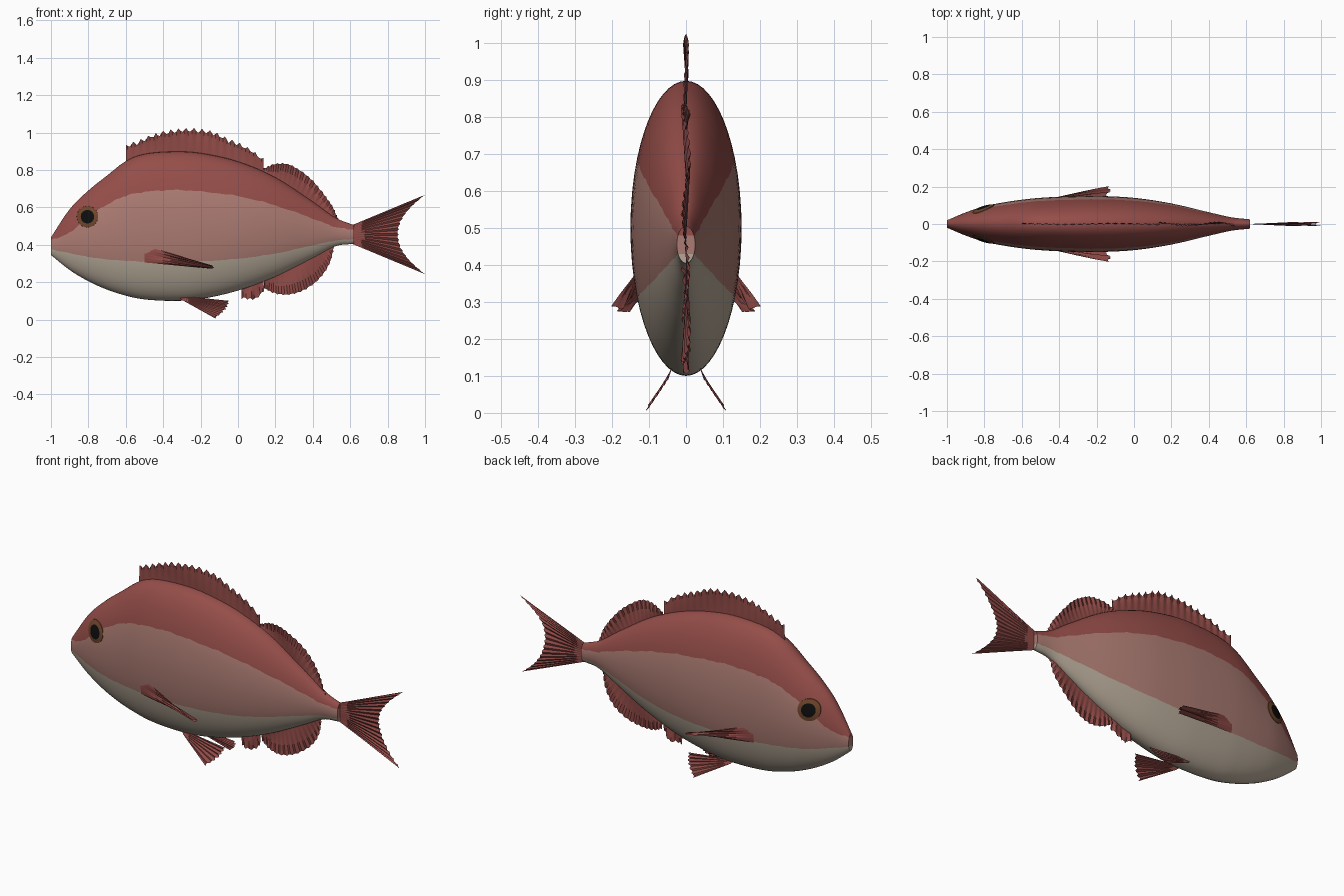
import bpy, math, random
from math import sin, cos, pi
from mathutils import Vector

random.seed(4)
cube = bpy.data.objects.get("Cube")
if cube:
    bpy.data.objects.remove(cube, do_unlink=True)


def material(name, r, g, b):
    m = bpy.data.materials.new(name)
    m.use_nodes = True
    m.diffuse_color = (r, g, b, 1)
    bsdf = next(n for n in m.node_tree.nodes if n.type == 'BSDF_PRINCIPLED')
    bsdf.inputs["Base Color"].default_value = (r, g, b, 1)
    bsdf.inputs["Roughness"].default_value = 0.7
    return m


RED = material("back red", 0.30, 0.075, 0.066)
PINK = material("flank pink", 0.41, 0.20, 0.17)
CREAM = material("belly cream", 0.46, 0.39, 0.31)
FIN = material("fin red", 0.28, 0.07, 0.063)
BROWN = material("iris brown", 0.16, 0.06, 0.025)
BLACK = material("pupil black", 0.004, 0.004, 0.004)


def build(name, verts, faces, mats, slots=None, angle=40):
    mesh = bpy.data.meshes.new(name)
    mesh.from_pydata(verts, [], faces)
    for m in mats:
        mesh.materials.append(m)
    if slots:
        for poly, s in zip(mesh.polygons, slots):
            poly.material_index = s
    obj = bpy.data.objects.new(name, mesh)
    bpy.context.collection.objects.link(obj)
    bpy.ops.object.select_all(action='DESELECT')
    obj.select_set(True)
    bpy.context.view_layer.objects.active = obj
    bpy.ops.object.shade_smooth_by_angle(angle=math.radians(angle))
    return obj


def curve(points, n):
    """Smooth curve through the points, sampled at n + 1 places."""
    p = [Vector(q) for q in points]
    p = [2 * p[0] - p[1]] + p + [2 * p[-1] - p[-2]]
    out = []
    for k in range(n + 1):
        s = k / n * (len(p) - 3)
        i = min(int(s), len(p) - 4)
        t = s - i
        a, b, c, d = p[i:i + 4]
        out.append(b + (c - a) * (t / 2) + (2 * a - 5 * b + 4 * c - d) * (t * t / 2)
                   + (3 * b - a - 3 * c + d) * (t ** 3 / 2))
    return out


# Body stations: x, top, bottom, half width, red/pink line, pink/cream line
STATIONS = curve([
    (-1, .44, .345, .02, .425, .375),
    (-.9, .59, .265, .062, .465, .355),
    (-.8, .69, .205, .095, .55, .335),
    (-.7, .77, .16, .115, .615, .322),
    (-.6, .847, .128, .13, .662, .315),
    (-.5, .885, .108, .14, .682, .31),
    (-.35, .898, .1, .148, .693, .31),
    (-.2, .89, .11, .15, .685, .312),
    (0, .845, .155, .14, .66, .325),
    (.2, .76, .23, .11, .61, .353),
    (.4, .63, .33, .063, .54, .397),
    (.52, .545, .392, .036, .495, .422),
    (.62, .505, .405, .025, .48, .43)], 72)


def station(x):
    for a, b in zip(STATIONS, STATIONS[1:]):
        if x <= b[0]:
            return a.lerp(b, (x - a[0]) / (b[0] - a[0]))
    return STATIONS[-1]


def skin(x, z):
    """Half width of the body at a side-view position."""
    s = station(x)
    c, h = (s[1] + s[2]) / 2, (s[1] - s[2]) / 2
    return s[3] * math.sqrt(max(0, 1 - ((z - c) / h) ** 2))


# Body: elliptical rings whose edges follow the colour bands
BANDS = (10, 8, 10)
HALF = sum(BANDS)
RING = 2 * HALF
band_of = [b for b, n in enumerate(BANDS) for _ in range(n)]
verts, faces, slots = [], [], []
for k, (x, top, bot, hw, hi, lo) in enumerate(STATIONS):
    c, h = (top + bot) / 2, (top - bot) / 2
    wob = .004 * sin(k * 1.9) * sin(k * .7)
    cuts = [0, math.acos((hi + wob - c) / h), math.acos((lo + wob / 2 - c) / h), pi]
    angles = [cuts[b] + (cuts[b + 1] - cuts[b]) * i / n
              for b, n in enumerate(BANDS) for i in range(n)] + [pi]
    angles += [2 * pi - a for a in angles[-2:0:-1]]
    verts += [(x, hw * sin(a), c + h * cos(a)) for a in angles]
last = len(STATIONS) - 1
for k in range(last):
    for i in range(RING):
        j = (i + 1) % RING
        faces.append((k * RING + i, k * RING + j, (k + 1) * RING + j, (k + 1) * RING + i))
        slots.append(band_of[min(i, RING - 1 - i)])
for k in (0, last):
    for i in range(HALF):
        loop = [i, i + 1, RING - i - 1, (RING - i) % RING]
        loop = list(dict.fromkeys(loop))
        faces.append([k * RING + v for v in (loop[::-1] if k == 0 else loop)])
        slots.append(band_of[i])
build("body", verts, faces, [RED, PINK, CREAM], slots)


# Eyes: thin plates hugging the head
def eye(name, side):
    n = 24
    radii = (.012, .036, .04, .057, .058)
    lifts = (.008, .007, .006, .003, -.004)
    verts, faces, slots = [], [], []
    for r, lift in zip(radii, lifts):
        for i in range(n):
            x, z = -.805 + r * cos(2 * pi * i / n), .55 + r * sin(2 * pi * i / n)
            verts.append((x, side * (skin(x, z) + lift), z))
    faces.append(list(range(n))[::side])
    slots.append(0)
    for k in range(len(radii) - 1):
        for i in range(n):
            j = (i + 1) % n
            faces.append([k * n + i, k * n + j, k * n + n + j, k * n + n + i][::-side])
            slots.append(0 if k == 0 else 1)
    build(name, verts, faces, [BLACK, BROWN], slots)


# Fins: sheets ruled from a root line to a ragged outer edge, pleated along the rays
def fin(name, root, edge, rays, pleat=.004, ragged=.01, sway=0, side=1, rows=6):
    n = rays * 4
    roots, edges = curve(root, n), curve(edge, n)
    verts, faces = [], []
    for k, (a, b) in enumerate(zip(roots, edges)):
        notch = abs(sin(pi * k / 4)) * ragged * random.uniform(.6, 1.2)
        tip = b + (a - b).normalized() * notch if (a - b).length > .02 else b
        for r in range(rows + 1):
            t = r / rows
            p = a.lerp(tip, t)
            p.y += t * (pleat * sin(pi * k / 2) + sway * sin(k * 9 / n + 2 * t))
            verts.append((p.x, side * p.y, p.z))
    w = rows + 1
    for k in range(n):
        for r in range(rows):
            faces.append((k * w + r, k * w + r + 1, k * w + w + r + 1, k * w + w + r))
    build(name, verts, faces, [FIN], angle=30)


def flat(points):
    return [(x, 0, z) for x, z in points]


def along(x0, x1, row, sink):
    """Root line following the back (row 1) or belly (row 2)."""
    xs = [x0 + (x1 - x0) * i / 8 for i in range(9)]
    return [(x, 0, station(x)[row] + sink) for x in xs]


fin("spiny_dorsal_fin", along(-.6, .135, 1, -.02),
    flat([(-.6, .935), (-.51, .97), (-.42, 1.005), (-.33, 1.02), (-.235, 1.025),
          (-.14, 1.01), (-.05, .97), (.04, .93), (.135, .865)]), 18, ragged=.022, sway=.004)
fin("soft_dorsal_fin", along(.135, .54, 1, -.015),
    flat([(.135, .81), (.2, .835), (.27, .832), (.34, .795), (.41, .735),
          (.47, .66), (.51, .6), (.54, .53)]), 18, ragged=.006, sway=.01)
fin("small_anal_fin", along(.02, .135, 2, .015),
    flat([(.02, .11), (.06, .105), (.1, .11), (.14, .15)]), 4, sway=.008)
fin("anal_fin", along(.14, .515, 2, .015),
    flat([(.14, .165), (.19, .14), (.26, .13), (.33, .145), (.4, .185),
          (.46, .245), (.5, .32), (.515, .395)]), 16, ragged=.006, sway=.01)
fin("tail_fin", flat([(.61, .505), (.61, .455), (.61, .405)]),
    flat([(1, .667), (.925, .6), (.875, .53), (.858, .455),
          (.875, .38), (.925, .31), (1, .243)]), 16, ragged=.008, sway=.008, rows=10)

for tag, side in (("front", -1), ("back", 1)):
    eye("eye_" + tag, side)
    fin("pectoral_fin_" + tag, [(-.5, .125, .395), (-.5, .13, .35), (-.5, .125, .305)],
        [(-.13, .192, .287), (-.125, .18, .275), (-.14, .165, .272)], 6,
        pleat=.003, sway=.012, side=side, rows=10)
    fin("pelvic_fin_" + tag, [(-.33, .035, .13), (-.31, .04, .115), (-.3, .045, .105)],
        [(-.045, .045, .1), (-.065, .075, .055), (-.12, .11, .005)], 6,
        side=side, rows=8)
